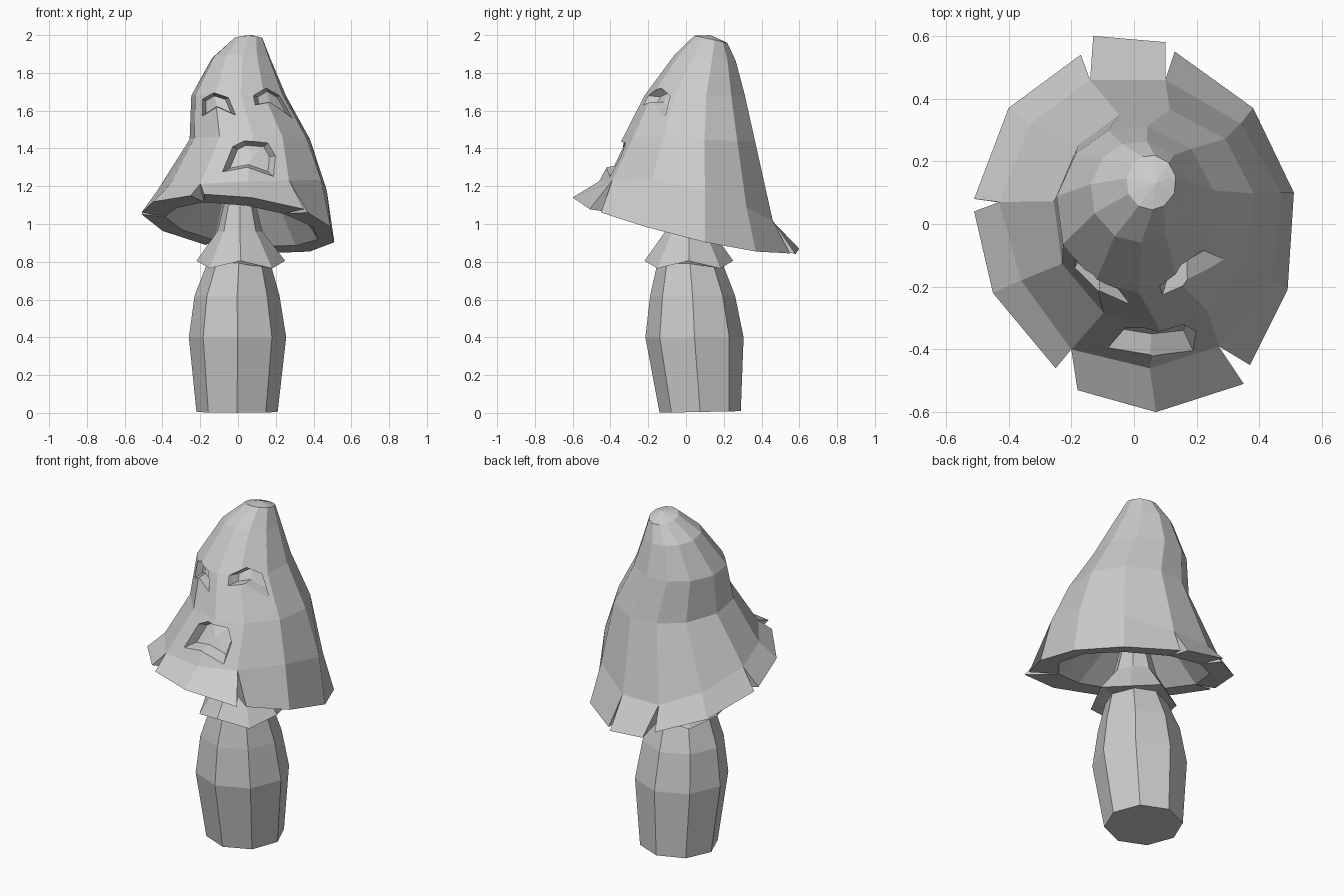
import bpy, bmesh, math
from mathutils import Vector
from mathutils.bvhtree import BVHTree

if "Cube" in bpy.data.objects:
    bpy.data.objects.remove(bpy.data.objects["Cube"], do_unlink=True)

grey = bpy.data.materials.new("plain grey")
grey.use_nodes = True
grey.diffuse_color = (0.6, 0.6, 0.6, 1)
grey.node_tree.nodes["Principled BSDF"].inputs["Base Color"].default_value = (0.6, 0.6, 0.6, 1)


def make_object(name, bm):
    bmesh.ops.recalc_face_normals(bm, faces=bm.faces[:])
    mesh = bpy.data.meshes.new(name)
    bm.to_mesh(mesh)
    mesh.materials.append(grey)
    ob = bpy.data.objects.new(name, mesh)
    bpy.context.scene.collection.objects.link(ob)
    return ob


def oval(bm, angles, z, x0, x1, y0, y1, wave=0, tilt=0):
    """Ring of vertices on an oval given by its extents; tilt drops the back."""
    cx, cy, rx, ry = (x0 + x1) / 2, (y0 + y1) / 2, (x1 - x0) / 2, (y1 - y0) / 2
    return [bm.verts.new((cx + rx * math.cos(a), cy + ry * math.sin(a),
                          z + wave * (-1) ** i - tilt * ry * math.sin(a)))
            for i, a in enumerate(angles)]


def bridge(bm, a, b):
    n = len(a)
    for i in range(n):
        j = (i + 1) % n
        bm.faces.new((a[i], a[j], b[j], b[i]))


def fan(bm, ring, point):
    middle = bm.verts.new(point)
    for i in range(len(ring)):
        bm.faces.new((ring[i], ring[(i + 1) % len(ring)], middle))


# Stem: eight-sided bulging trunk, flared skirt and thin neck
octagon = [k * math.pi / 4 for k in range(8)]


def lathe(name, rows):
    bm = bmesh.new()
    rings = [oval(bm, octagon, *row) for row in rows]
    for a, b in zip(rings, rings[1:]):
        bridge(bm, a, b)
    bm.faces.new(rings[0])
    bm.faces.new(rings[-1])
    return make_object(name, bm)


lathe("stem", [
    (0.005, -0.22, 0.21, -0.14, 0.29, 0, -0.02),
    (0.4, -0.26, 0.255, -0.215, 0.305),
    (0.62, -0.23, 0.22, -0.19, 0.26),
    (0.8, -0.16, 0.17, -0.15, 0.19)])
lathe("skirt_and_neck", [
    (0.79, -0.15, 0.17, -0.14, 0.18),
    (0.785, -0.22, 0.25, -0.22, 0.25, 0.02),
    (0.96, -0.11, 0.13, -0.11, 0.14),
    (1.12, -0.07, 0.09, -0.07, 0.1),
    (1.4, -0.06, 0.09, -0.05, 0.1)])

# Cap: each column has its brim root and one rim point, or two where the brim is split
columns = [
    ((0.05, -0.46), [(0.07, -0.6)]),
    ((0.27, -0.39), [(0.35, -0.51), (0.37, -0.45)]),
    ((0.44, -0.18), [(0.49, -0.21)]),
    ((0.47, 0.1), [(0.51, 0.1)]),
    ((0.34, 0.32), [(0.38, 0.37)]),
    ((0.1, 0.46), [(0.13, 0.55), (0.1, 0.58)]),
    ((-0.14, 0.46), [(-0.13, 0.6), (-0.17, 0.54)]),
    ((-0.33, 0.32), [(-0.4, 0.37)]),
    ((-0.43, 0.07), [(-0.51, 0.08), (-0.51, 0.04)]),
    ((-0.36, -0.18), [(-0.45, -0.22)]),
    ((-0.2, -0.4), [(-0.25, -0.46), (-0.18, -0.53)])]
count = len(columns)


def brim(x, y):
    return (x, y, 1.0 - 0.25 * y - 0.14 * x)


bm = bmesh.new()
root = [bm.verts.new((x, y, 1.12 - 0.23 * y + 0.3 * max(0, abs(x) - 0.2)))
        for (x, y), _ in columns]
rim = [[bm.verts.new(brim(x, y)) for x, y in pts] for _, pts in columns]
lip = [bm.verts.new(brim(x * 0.9, y * 0.9)) for (x, y), _ in columns]
for i in range(count):
    j = (i + 1) % count
    bm.faces.new((rim[i][-1], rim[j][0], root[j], root[i]))
    bm.faces.new((rim[j][0], rim[i][-1], lip[i], lip[j]))
    if len(rim[i]) > 1:
        for v in rim[i]:
            bm.faces.new((root[i], v, lip[i]))

angles = [math.atan2(y, x - 0.03) for (x, y), _ in columns]
below = root
for row in [(1.45, -0.26, 0.39, -0.33, 0.37, 0, 0.04), (1.68, -0.25, 0.26, -0.22, 0.315),
            (1.88, -0.14, 0.175, -0.06, 0.265, 0, 0.1), (1.978, -0.025, 0.135, 0.045, 0.22, 0, 0.22)]:
    ring = oval(bm, angles, *row)
    bridge(bm, below, ring)
    below = ring
fan(bm, below, (0.07, 0.13, 2.0))

# Hollow underside of the cap, rising to the neck
ceiling = oval(bm, angles, 1.26, -0.17, 0.2, -0.15, 0.2)
bridge(bm, lip, ceiling)
fan(bm, ceiling, (0.01, 0.03, 1.32))
bmesh.ops.recalc_face_normals(bm, faces=bm.faces[:])
surface = BVHTree.FromBMesh(bm)
cap = make_object("cap", bm)


# Face: recesses with sloping walls whose floors follow the cap surface
def recess(name, outline, depth, shrink=0.73):
    def hit(x, z, dy):
        return surface.ray_cast(Vector((x, -2, z)), Vector((0, 1, 0)))[0] + Vector((0, dy, 0))
    cut = bmesh.new()
    mx = sum(p[0] for p in outline) / len(outline)
    mz = sum(p[1] for p in outline) / len(outline)
    floor = [cut.verts.new(hit(mx + (x - mx) * shrink, mz + (z - mz) * shrink, depth))
             for x, z in outline]
    opening = [cut.verts.new(hit(x, z, -0.004)) for x, z in outline]
    front = [cut.verts.new((x, -0.8, z)) for x, z in outline]
    bridge(cut, floor, opening)
    bridge(cut, opening, front)
    cut.faces.new(front)
    fan(cut, floor, hit(mx, mz, depth))
    cutter = make_object(name, cut)
    cutter.hide_render = True
    cutter.hide_viewport = True
    mod = cap.modifiers.new(name, 'BOOLEAN')
    mod.operation = 'DIFFERENCE'
    mod.solver = 'EXACT'
    mod.object = cutter


recess("right_eye_cutter", [(-0.19, 1.57), (-0.11, 1.62), (-0.01, 1.575), (-0.05, 1.67),
                            (-0.13, 1.695), (-0.19, 1.66)], 0.06)
recess("left_eye_cutter", [(0.09, 1.63), (0.17, 1.645), (0.29, 1.56), (0.22, 1.68),
                           (0.15, 1.72), (0.08, 1.68)], 0.06)
recess("mouth_cutter", [(-0.085, 1.275), (0.05, 1.3), (0.19, 1.25), (0.2, 1.36),
                        (0.16, 1.43), (0.03, 1.44), (-0.03, 1.41)], 0.06)
